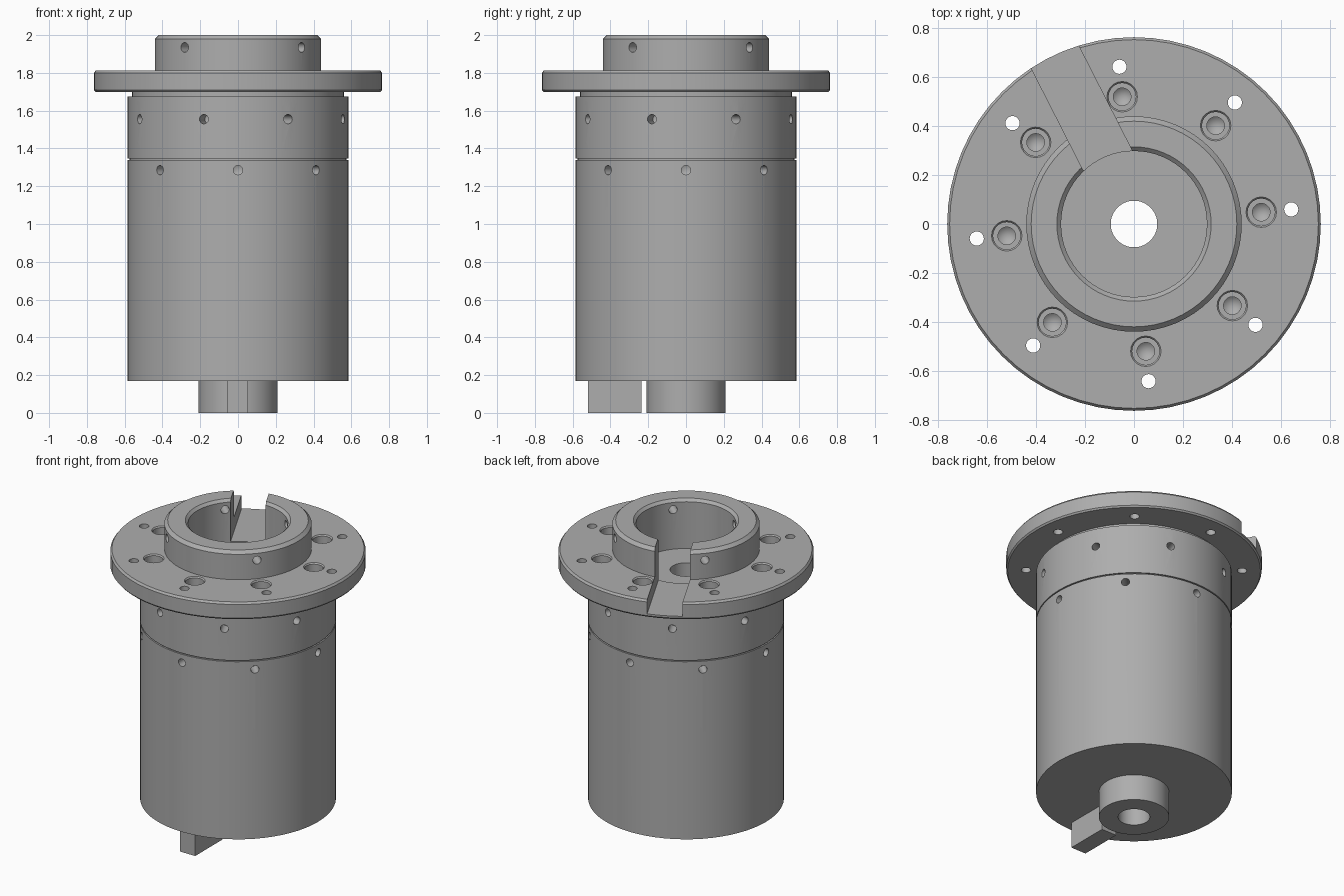
import bpy, bmesh, math
from mathutils import Matrix, Vector

if "Cube" in bpy.data.objects:
    bpy.data.objects.remove(bpy.data.objects["Cube"])

steel = bpy.data.materials.new("steel grey")
steel.diffuse_color = (0.42, 0.42, 0.42, 1)
steel.use_nodes = True
steel.node_tree.nodes["Principled BSDF"].inputs["Base Color"].default_value = steel.diffuse_color
BORE = 0.095


def finish(bm, name):
    bmesh.ops.recalc_face_normals(bm, faces=bm.faces)
    me = bpy.data.meshes.new(name)
    bm.to_mesh(me)
    bm.free()
    me.materials.append(steel)
    ob = bpy.data.objects.new(name, me)
    bpy.context.collection.objects.link(ob)
    return ob


def lathe(bm, profile, n, matrix=Matrix()):
    """Revolve a closed (radius, z) profile; radius 0 collapses to a point."""
    rings = []
    for r, z in profile:
        if r == 0:
            rings.append([bm.verts.new(matrix @ Vector((0, 0, z)))] * n)
        else:
            rings.append([bm.verts.new(matrix @ Vector((
                r * math.cos(2 * math.pi * i / n), r * math.sin(2 * math.pi * i / n), z)))
                for i in range(n)])
    for a, b in zip(rings, rings[1:] + rings[:1]):
        for i in range(n):
            j = (i + 1) % n
            quad = list(dict.fromkeys([a[i], a[j], b[j], b[i]]))
            if len(quad) > 2:
                bm.faces.new(quad)


def turned(name, profile, n=64):
    bm = bmesh.new()
    lathe(bm, profile, n)
    return finish(bm, name)


def cut(ob, bm):
    """Subtract the cutter mesh and remove the helper."""
    cutter = finish(bm, "cutter")
    mod = ob.modifiers.new("cut", 'BOOLEAN')
    mod.operation, mod.solver, mod.object = 'DIFFERENCE', 'EXACT', cutter
    bpy.context.view_layer.objects.active = ob
    bpy.ops.object.modifier_apply(modifier=mod.name)
    bpy.data.objects.remove(cutter)


def axial_holes(ob, radius, start, profile):
    bm = bmesh.new()
    for k in range(8):
        a = math.radians(start + 45 * k)
        lathe(bm, profile, 20, Matrix.Translation((radius * math.cos(a), radius * math.sin(a), 0)))
    cut(ob, bm)


def radial_holes(ob, z, start, count, r, inner, outer):
    bm = bmesh.new()
    for k in range(count):
        m = (Matrix.Translation((0, 0, z))
             @ Matrix.Rotation(math.radians(start) + 2 * math.pi * k / count, 4, 'Z')
             @ Matrix.Rotation(math.pi / 2, 4, 'Y'))
        lathe(bm, [(0, inner), (r, inner + 0.01), (r, outer), (0, outer)], 16, m)
    cut(ob, bm)


def box(bm, lo, hi, matrix=Matrix()):
    size = [h - l for l, h in zip(lo, hi)]
    mid = [(h + l) / 2 for l, h in zip(lo, hi)]
    bmesh.ops.create_cube(bm, size=1, matrix=matrix @ Matrix.Translation(mid)
                          @ Matrix.Diagonal((*size, 1)))


# Lower housing with bottom boss and a fine seam groove at its top
lower = turned("lower_housing", [
    (BORE, 0), (0.21, 0), (0.21, 0.17), (0.585, 0.17), (0.585, 1.34),
    (0.575, 1.34), (0.575, 1.348), (BORE, 1.348)])
radial_holes(lower, 1.285, 0, 8, 0.025, 0.48, 0.7)

# Upper housing with a narrow neck below the flange
upper = turned("upper_housing", [
    (BORE, 1.348), (0.585, 1.348), (0.585, 1.675), (0.56, 1.675), (0.56, 1.70),
    (0.298, 1.70), (0.298, 1.675), (BORE, 1.675)])
radial_holes(upper, 1.555, 27, 8, 0.025, 0.48, 0.7)
axial_holes(upper, 0.522, 5.3, [(0, 1.60), (0.036, 1.63), (0.036, 1.75), (0, 1.75)])

# Flange with raised collar, all edges chamfered
flange = turned("flange_collar", [
    (0.298, 1.70), (0.755, 1.70), (0.763, 1.71), (0.763, 1.80), (0.753, 1.813),
    (0.44, 1.813), (0.44, 1.98), (0.42, 2.0), (0.315, 2.0), (0.298, 1.983)])
# Counterbored screw holes and small through holes
axial_holes(flange, 0.522, 5.3, [
    (0, 1.65), (0.036, 1.65), (0.036, 1.74), (0.056, 1.74), (0.056, 1.805),
    (0.064, 1.815), (0.064, 1.85), (0, 1.85)])
axial_holes(flange, 0.645, 5.3, [(0, 1.6), (0.029, 1.6), (0.029, 1.9), (0, 1.9)])
radial_holes(flange, 1.935, 50, 4, 0.026, 0.2, 0.6)
# Radial slot through the collar and most of the flange
bm = bmesh.new()
box(bm, (0.1, -0.129, 1.722), (1.0, 0.085, 2.2), Matrix.Rotation(math.radians(117), 4, 'Z'))
cut(flange, bm)

# Drive key beside the bottom boss
bm = bmesh.new()
box(bm, (-0.058, -0.52, 0), (0.052, -0.235, 0.172))
key = finish(bm, "drive_key")

# Smooth walls, crisp edges
for ob in (lower, upper, flange, key):
    bpy.ops.object.select_all(action='DESELECT')
    ob.select_set(True)
    bpy.context.view_layer.objects.active = ob
    bpy.ops.object.shade_smooth_by_angle(angle=math.radians(25))
